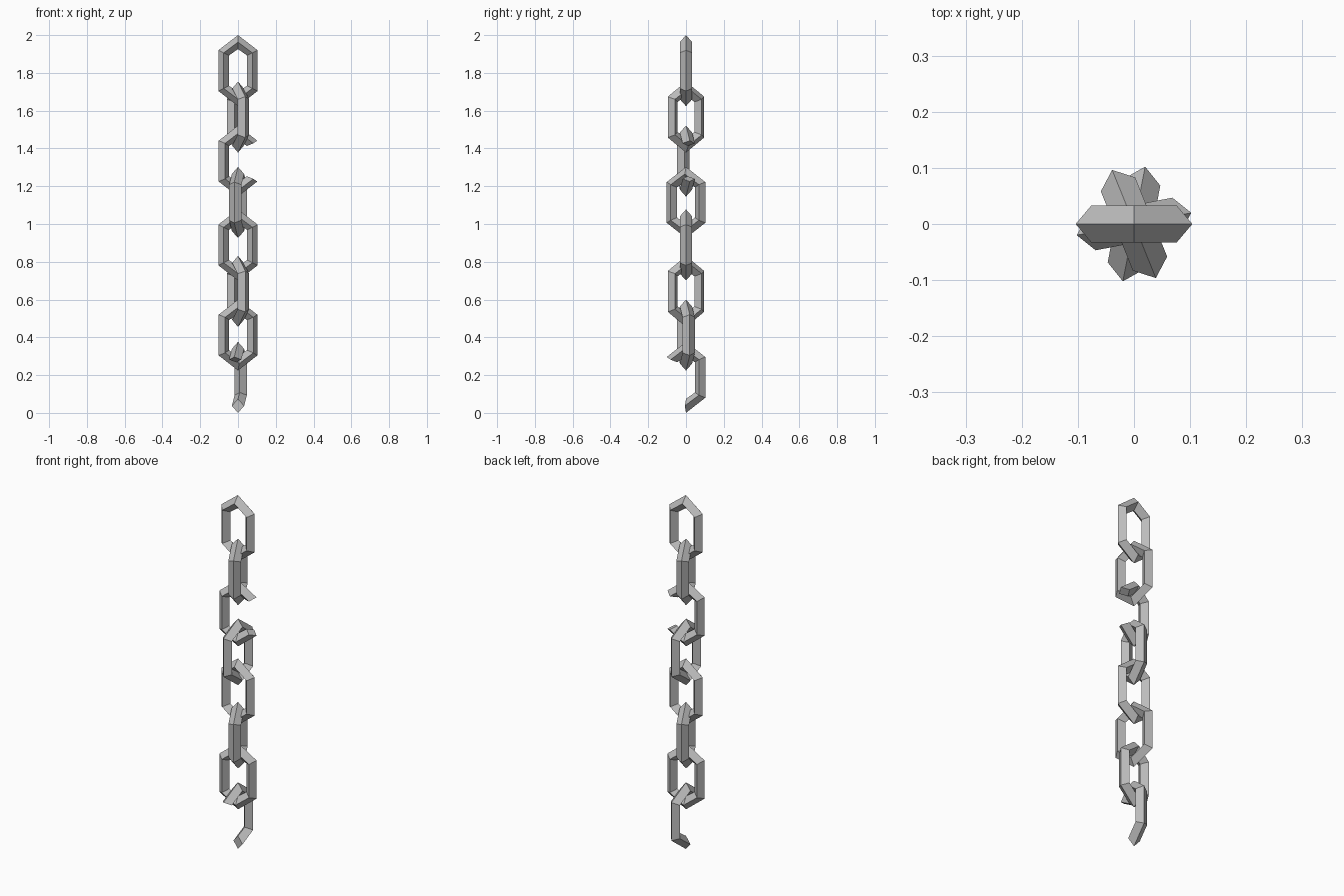
import bpy, bmesh
from math import radians
from mathutils import Matrix

cube = bpy.data.objects.get("Cube")
if cube:
    bpy.data.objects.remove(cube, do_unlink=True)

steel = bpy.data.materials.new("grey steel")
steel.use_nodes = True
colour = (0.5, 0.5, 0.5, 1)
steel.diffuse_color = colour
steel.node_tree.nodes["Principled BSDF"].inputs["Base Color"].default_value = colour

THICK = 0.033


def hexagon(width, shoulder, tip):
    """Six corners of a stretched hexagon, starting at the upper +x shoulder."""
    return [(width, shoulder), (0, tip), (-width, shoulder),
            (-width, -shoulder), (0, -tip), (width, -shoulder)]


OUTER = hexagon(0.104, 0.108, 0.188)
MIDDLE = hexagon(0.076, 0.094, 0.151)
INNER = hexagon(0.048, 0.08, 0.114)


def make_link(name, z, angle, corners=6, closed=True):
    """Diamond-section bar swept round the hexagon; broken links stop early."""
    bm = bmesh.new()
    rings = []
    for (ox, oz), (mx, mz), (ix, iz) in list(zip(OUTER, MIDDLE, INNER))[:corners]:
        section = [(ox, 0, oz), (mx, THICK, mz), (ix, 0, iz), (mx, -THICK, mz)]
        rings.append([bm.verts.new(p) for p in section])
    pairs = list(zip(rings, rings[1:]))
    if closed:
        pairs.append((rings[-1], rings[0]))
    else:
        bm.faces.new(rings[0])
        bm.faces.new(rings[-1])
    for a, b in pairs:
        for i in range(4):
            j = (i + 1) % 4
            bm.faces.new((a[i], a[j], b[j], b[i]))
    bmesh.ops.recalc_face_normals(bm, faces=bm.faces)
    bm.transform(Matrix.Translation((0, 0, z)) @ Matrix.Rotation(radians(angle), 4, "Z"))
    mesh = bpy.data.meshes.new(name)
    bm.to_mesh(mesh)
    bm.free()
    mesh.materials.append(steel)
    bpy.context.collection.objects.link(bpy.data.objects.new(name, mesh))


# Whole links, alternating direction down the chain
make_link("top_link", 1.812, 0)
make_link("second_link", 1.566, 112)
make_link("fourth_link", 1.114, 79)
make_link("fifth_link", 0.889, 0)
make_link("sixth_link", 0.643, 112)
make_link("seventh_link", 0.412, 11)

# Link with one side bar missing
make_link("broken_third_link", 1.333, 11, closed=False)

# Hanging link broken off at its lower tip
make_link("broken_bottom_link", 0.188, 79 + 180, corners=5, closed=False)
